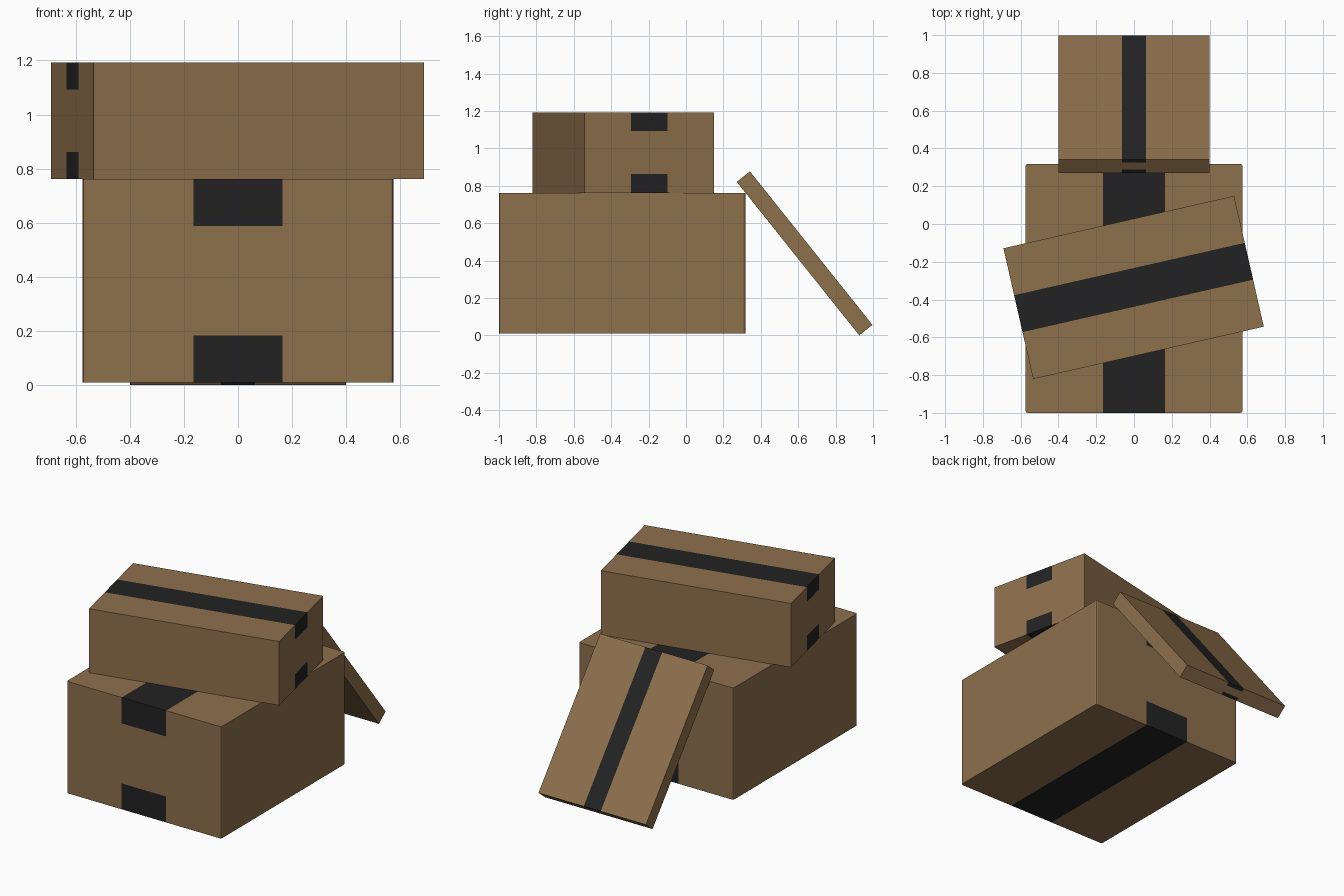
import bpy, bmesh, math
from mathutils import Vector

if "Cube" in bpy.data.objects:
    bpy.data.objects.remove(bpy.data.objects["Cube"])


def material(name, rgb):
    m = bpy.data.materials.new(name)
    m.diffuse_color = (*rgb, 1)
    m.use_nodes = True
    m.node_tree.nodes["Principled BSDF"].inputs["Base Color"].default_value = m.diffuse_color
    return m


CARDBOARD = material("cardboard brown", (0.27, 0.16, 0.073))
TAPE = material("black tape", (0.0165, 0.0165, 0.0165))


def taped_box(name, size, centre, rotation, tape_width, flap, corner=0.0):
    """Box with a tape strip along local y, folded over both ends by flap."""
    bm = bmesh.new()
    bmesh.ops.create_cube(bm, size=1)
    bmesh.ops.scale(bm, vec=size, verts=bm.verts)
    # slightly softened upright corners
    if corner:
        upright = [e for e in bm.edges
                   if abs(e.verts[0].co.z - e.verts[1].co.z) > size[2] / 2]
        bmesh.ops.bevel(bm, geom=upright, offset=corner, segments=2,
                        profile=0.5, affect='EDGES')
    # cut the tape outline into the faces
    half, fold = tape_width / 2, size[2] / 2 - flap
    for axis, d in (((1, 0, 0), half), ((0, 0, 1), fold)):
        for s in (-1, 1):
            bmesh.ops.bisect_plane(bm, geom=bm.verts[:] + bm.edges[:] + bm.faces[:],
                                   plane_co=Vector(axis) * d * s, plane_no=axis)
    bm.normal_update()
    for f in bm.faces:
        c = f.calc_center_median()
        if abs(c.x) < half and abs(c.z) > fold:
            f.material_index = 1
    me = bpy.data.meshes.new(name)
    bm.to_mesh(me)
    bm.free()
    me.materials.append(CARDBOARD)
    me.materials.append(TAPE)
    ob = bpy.data.objects.new(name, me)
    ob.location = centre
    ob.rotation_euler = [math.radians(a) for a in rotation]
    bpy.context.collection.objects.link(ob)
    return ob


# big box at the bottom
taped_box("large_box", (1.15, 1.318, 0.752), (0, -0.341, 0.386), (0, 0, 0),
          0.33, 0.174, corner=0.012)
# long box turned on top
taped_box("long_box", (0.71, 1.252, 0.43), (-0.002, -0.336, 0.977), (0, 0, -77.2),
          0.2, 0.1)
# thin box leaning on the back
taped_box("leaning_flat_box", (0.8, 1.05, 0.09), (0, 0.634, 0.4385), (-51.4, 0, 0),
          0.126, 0.022)
